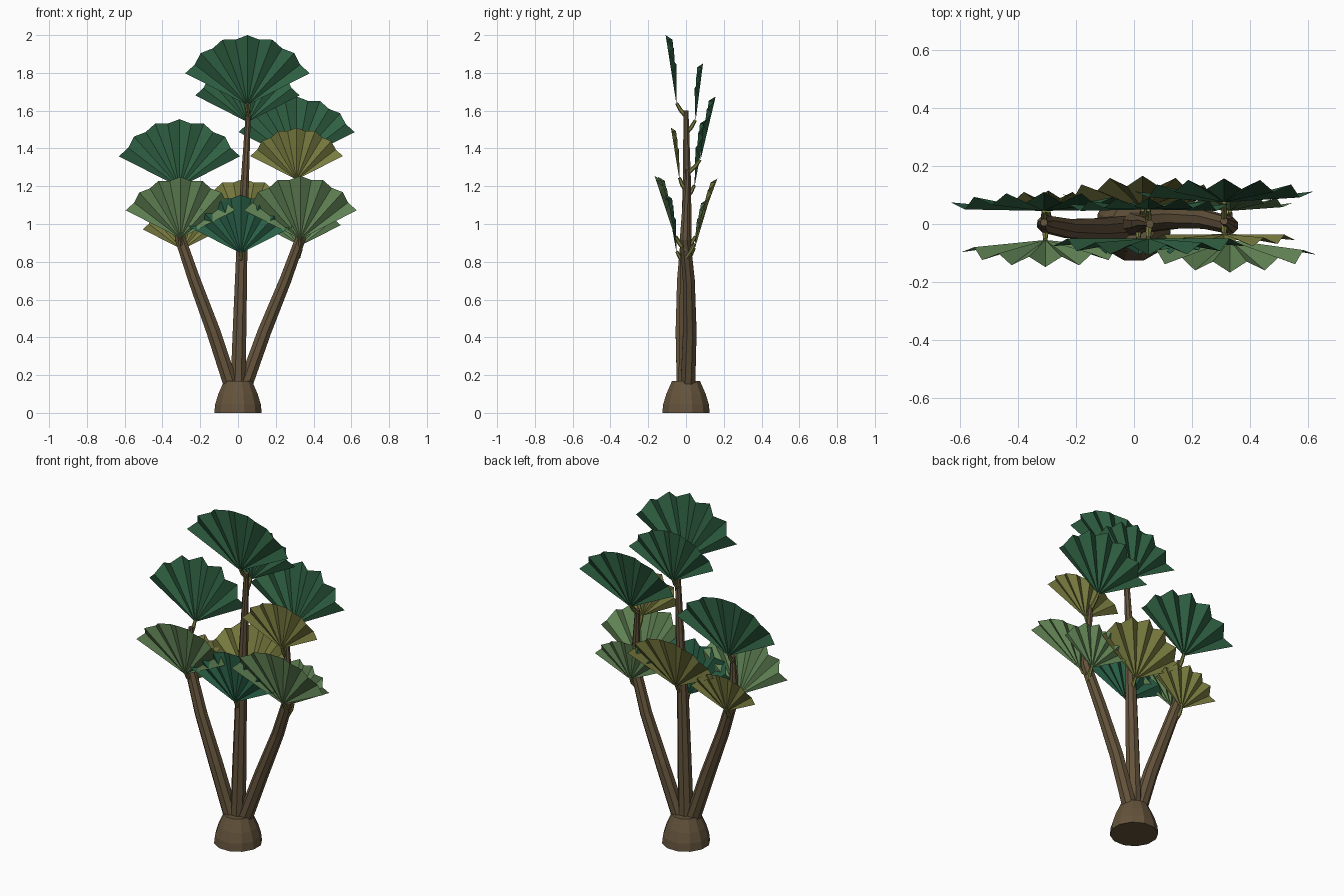
import bpy, bmesh, math
from mathutils import Vector

if "Cube" in bpy.data.objects:
    bpy.data.objects.remove(bpy.data.objects["Cube"])


def material(name, rgb):
    m = bpy.data.materials.new(name)
    m.diffuse_color = (*[(c / 255) ** 2.2 for c in rgb], 1)
    m.use_nodes = True
    m.node_tree.nodes["Principled BSDF"].inputs["Base Color"].default_value = m.diffuse_color
    return m


BARK = material("bark brown", (100, 84, 62))
DARK = material("dark green", (50, 96, 68))
TEAL = material("teal green", (46, 98, 74))
LIGHT = material("light green", (100, 134, 88))
OLIVE = material("olive", (122, 124, 66))


def finish(name, bm, mat):
    mesh = bpy.data.meshes.new(name)
    bm.to_mesh(mesh)
    bm.free()
    mesh.materials.append(mat)
    obj = bpy.data.objects.new(name, mesh)
    bpy.context.collection.objects.link(obj)
    return obj


def tube(name, path, sides, mat):
    """Flat-sided tube through (x, y, z, radius) stations."""
    bm = bmesh.new()
    pts = [Vector(p[:3]) for p in path]
    rings = []
    for i, p in enumerate(pts):
        d = (pts[min(i + 1, len(pts) - 1)] - pts[max(i - 1, 0)]).normalized()
        ref = Vector((0, 1, 0)) if abs(d.y) < 0.8 else Vector((1, 0, 0))
        u = ref.cross(d).normalized()
        v = d.cross(u)
        rings.append([bm.verts.new(p + path[i][3] * (u * math.cos(a) + v * math.sin(a)))
                      for a in (math.tau * (k + 0.5) / sides for k in range(sides))])
    for a, b in zip(rings, rings[1:]):
        for k in range(sides):
            n = (k + 1) % sides
            bm.faces.new((a[k], a[n], b[n], b[k]))
    bm.faces.new(rings[0][::-1])
    bm.faces.new(rings[-1])
    return finish(name, bm, mat)


def fan(name, apex, radius, tip_y, mat, half_angle=63, folds=12):
    """Pleated fan leaf: rim alternates between long ridges and short valleys."""
    bm = bmesh.new()
    apex = Vector(apex)
    side = 1 if tip_y > apex.y else -1
    lean = (tip_y - apex.y) / radius
    centre = bm.verts.new(apex)
    rim = []
    for i in range(folds + 1):
        a = math.radians(half_angle) * (2 * i / folds - 1)
        valley = i % 2
        r = radius * (0.95 if valley else 1.0)
        h = r * math.cos(a)
        y = lean * h - side * valley * radius * 0.09
        rim.append(bm.verts.new(apex + Vector((r * math.sin(a), y, h))))
    for a, b in zip(rim, rim[1:]):
        bm.faces.new((centre, a, b))
    return finish(name, bm, mat)


# Flared root base
tube("root_base", [(0, 0, 0, 0.13), (0, 0, 0.045, 0.125), (0, 0, 0.10, 0.108),
                   (0, 0, 0.168, 0.077)], 12, BARK)

# Three trunks
tube("centre_trunk", [(0, 0, 0.14, 0.043), (0.01, 0, 0.5, 0.038), (0.02, 0, 0.85, 0.032),
                      (0.035, 0.005, 1.2, 0.024), (0.055, 0, 1.6, 0.014)], 8, BARK)
tube("left_trunk", [(-0.035, -0.01, 0.14, 0.042), (-0.13, -0.018, 0.43, 0.040),
                    (-0.23, -0.015, 0.70, 0.035), (-0.305, 0, 0.92, 0.031),
                    (-0.31, 0, 1.05, 0.022), (-0.31, 0.005, 1.18, 0.013)], 8, BARK)
tube("right_trunk", [(0.035, 0.01, 0.14, 0.042), (0.14, 0.02, 0.43, 0.039),
                     (0.25, 0.015, 0.70, 0.034), (0.33, -0.005, 0.92, 0.030),
                     (0.325, 0, 1.08, 0.022), (0.31, 0.01, 1.29, 0.013)], 8, BARK)

# Leaves: name, apex, radius, rim y at the top, colour, x and y of the trunk beside it
LEAVES = [
    ("top_front", (0.05, -0.05, 1.63), 0.37, -0.108, DARK, 0.055, 0),
    ("top_back", (0.05, 0.05, 1.54), 0.31, 0.09, DARK, 0.05, 0),
    ("right_back_upper", (0.31, 0.075, 1.33), 0.345, 0.157, DARK, 0.31, 0.01),
    ("left_upper", (-0.31, 0.045, 1.195), 0.36, 0.11, DARK, -0.31, 0),
    ("right_front_upper", (0.31, -0.035, 1.235), 0.275, -0.08, OLIVE, 0.31, 0),
    ("left_front", (-0.305, -0.055, 0.925), 0.325, -0.148, LIGHT, -0.30, 0),
    ("right_front", (0.33, -0.055, 0.92), 0.335, -0.167, LIGHT, 0.33, 0),
    ("centre_front", (0.015, -0.05, 0.845), 0.31, -0.105, TEAL, 0.02, 0),
    ("centre_back", (0.03, 0.05, 0.925), 0.315, 0.166, OLIVE, 0.02, 0),
    ("left_back", (-0.295, 0.045, 0.865), 0.235, 0.115, OLIVE, -0.285, 0),
    ("right_back", (0.33, 0.045, 0.885), 0.24, 0.105, LIGHT, 0.32, 0),
]
for name, apex, radius, tip_y, mat, tx, ty in LEAVES:
    fan(name + "_leaf", apex, radius, tip_y, mat)
    x, y, z = apex
    # Short curved stalk from trunk to leaf
    tube(name + "_stalk", [(tx, ty, z - 0.06, 0.012),
                           (x, ty + (y - ty) * 0.6, z - 0.025, 0.011),
                           (x, y, z + 0.01, 0.008)], 6, OLIVE)
